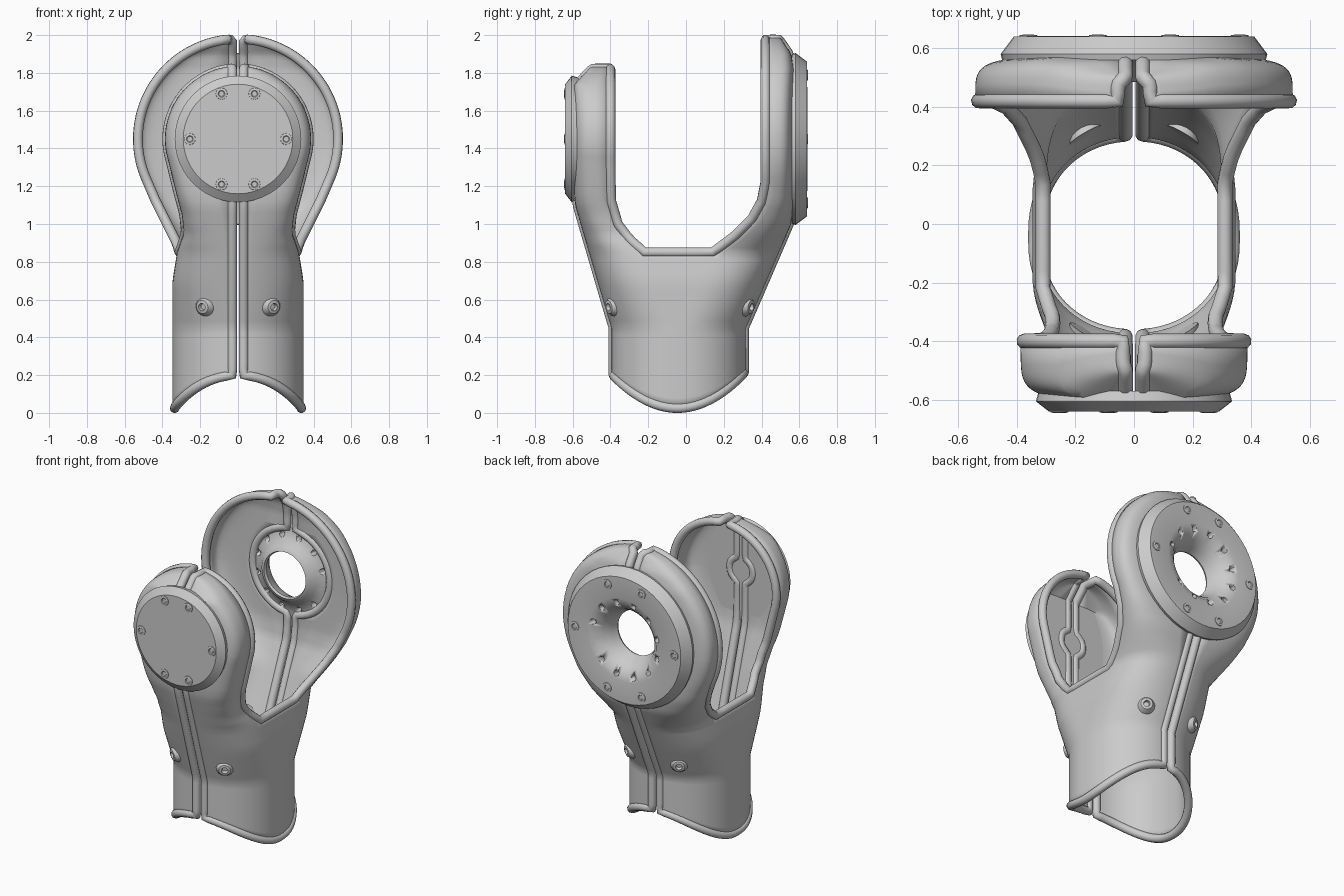
import bpy, bmesh, math
from mathutils import Vector

if "Cube" in bpy.data.objects:
    bpy.data.objects.remove(bpy.data.objects["Cube"])

CZ, YC, SEAM, N, FLAT = 1.45, -0.045, 0.03, 16, 3

# Profiles by height: outer face y, rim y, half width, bowl radius, centre notch
ARMS = {
    'front': dict(R=0.375, notch=0.085,
        yo=[(.45, -.385), (1.1, -.575), (1.2, -.585), (1.73, -.585), (1.82, -.5)],
        yr=[(.45, -.065), (.85, -.22), (.92, -.30), (1.0, -.36), (1.12, -.395), (1.25, -.40)],
        w=[(.45, .335), (.7, .335), (.85, .31), (.95, .275), (1.05, .285), (1.2, .325), (1.35, .361)]),
    'back': dict(R=0.53, notch=0.28,
        yo=[(.42, .295), (1.0, .545), (1.1, .56), (1.82, .56), (1.9, .545), (1.98, .49)],
        yr=[(.45, -.025), (.85, .14), (.93, .25), (1.03, .35), (1.12, .40), (1.22, .42)],
        w=[(.45, .335), (.7, .335), (.85, .31), (.9, .325), (.97, .36), (1.12, .435), (1.25, .491)]),
}
POWER = [(.45, 2.1), (.85, 2.6), (1.15, 4.5), (1.4, 5.5)]


def interp(table, z):
    if z <= table[0][0]:
        return table[0][1]
    for (a, p), (b, q) in zip(table, table[1:]):
        if z <= b:
            return p + (q - p) * (z - a) / (b - a)
    return table[-1][1]


def section(arm, z):
    """Half width, outer y, rim y and roundness at one height."""
    w = interp(arm['w'], z)
    if z > arm['w'][-1][0]:
        w = math.sqrt(max(arm['R'] ** 2 - (z - CZ) ** 2, 0))
    return max(w, SEAM + .004), interp(arm['yo'], z), interp(arm['yr'], z), interp(POWER, z)


def row(arm, z):
    w, yo, yr, n = section(arm, z)
    x0 = max(SEAM, math.sqrt(max(arm['notch'] ** 2 - (z - CZ) ** 2, 0)))
    a0 = math.asin(min(1, (x0 / w) ** (n / 2)))
    pts = []
    for k in range(N + 1):
        a = a0 + (math.pi / 2 - a0) * k / N
        pts.append(Vector((w * math.sin(a) ** (2 / n),
                           yr + (yo - yr) * max(math.cos(a), 0) ** (2 / n), z)))
    if z <= .8501:
        pts += [Vector((w, yr + (YC - yr) * k / FLAT, z)) for k in range(1, FLAT + 1)]
    return pts


def arm_rows(arm):
    rows = []
    for i in range(8):                      # scalloped lower end
        pts = row(arm, .45)
        for p in pts:
            zb = .025 + .175 * ((p.y - YC) / .34) ** 2
            p.z = zb + (.45 - zb) * i / 8
        rows.append(pts)
    zs = {round(.45 + .4 * i / 10, 3) for i in range(11)}
    zs |= {round(.85 + .03 * i, 3) for i in range(1, 12)}
    zs |= {round(CZ + arm['R'] * math.sin(math.radians(a)), 3) for a in range(-20, 87, 4)}
    zs |= {round(CZ + arm['notch'] * math.cos(math.pi * b / 20), 3) for b in range(21)}
    return rows + [row(arm, z) for z in sorted(zs)]


def finish(name, bm):
    bmesh.ops.recalc_face_normals(bm, faces=bm.faces)
    me = bpy.data.meshes.new(name)
    bm.to_mesh(me)
    bm.free()
    ob = bpy.data.objects.new(name, me)
    bpy.context.collection.objects.link(ob)
    bpy.ops.object.select_all(action='DESELECT')
    ob.select_set(True)
    bpy.context.view_layer.objects.active = ob
    bpy.ops.object.shade_smooth_by_angle(angle=math.radians(35))
    return ob


def revolve(name, profile, loc, axis, steps=24, closed=False):
    """Spin (radius, height) points about an axis."""
    bm = bmesh.new()
    q = Vector(axis).to_track_quat('Z', 'Y')
    rings = [[bm.verts.new(Vector(loc) + q @ Vector((r * math.cos(t), r * math.sin(t), h)))
              for t in (2 * math.pi * j / steps for j in range(steps))] for r, h in profile]
    pairs = list(zip(rings, rings[1:])) + ([(rings[-1], rings[0])] if closed else [])
    for a, b in pairs:
        for j in range(steps):
            k = (j + 1) % steps
            bm.faces.new((a[j], a[k], b[k], b[j]))
    if not closed:
        bm.faces.new(rings[0])
        bm.faces.new(rings[-1])
    return finish(name, bm)


# Half shell, mirrored across the seam
grids = {k: arm_rows(a) for k, a in ARMS.items()}
bm = bmesh.new()
for rows in grids.values():
    vs = [[bm.verts.new(p) for p in r] for r in rows]
    for a, b in zip(vs, vs[1:]):
        for k in range(min(len(a), len(b)) - 1):
            bm.faces.new((a[k], a[k + 1], b[k + 1], b[k]))
bmesh.ops.remove_doubles(bm, verts=bm.verts, dist=.0005)
shell = finish('shell', bm)
mod = shell.modifiers.new('thickness', 'SOLIDIFY')
mod.thickness, mod.offset = .024, 0
shell.modifiers.new('mirror', 'MIRROR')

# Rounded bead around the whole edge of each half


def upper_edge(rows):
    """Seam up, over the top and down the rim to the saddle."""
    i85 = max(i for i, r in enumerate(rows) if len(r) > N + 1)
    return ([r[0] for r in rows] + rows[-1][:N + 1]
            + [r[N] for r in reversed(rows[i85:])] + rows[i85][N:])


f, b = grids['front'], grids['back']
loop = upper_edge(f) + upper_edge(b)[::-1] + b[0] + f[0][::-1]
path = [loop[0]]
for p in loop:
    if (p - path[-1]).length > .014:
        path.append(p)
if (path[-1] - path[0]).length < .014:
    path.pop()
for side, label in ((1, 'right'), (-1, 'left')):
    cu = bpy.data.curves.new('edge_bead_' + label, 'CURVE')
    cu.dimensions, cu.bevel_depth, cu.bevel_resolution = '3D', .026, 3
    sp = cu.splines.new('POLY')
    sp.points.add(len(path) - 1)
    for pt, p in zip(sp.points, path):
        pt.co = (p.x * side, p.y, p.z, 1)
    sp.use_cyclic_u = True
    bpy.context.collection.objects.link(bpy.data.objects.new('edge_bead_' + label, cu))

# Front cover disc
revolve('front_cover', [(.325, .57), (.335, .605), (.29, .64), (.01, .64)],
        (0, 0, CZ), (0, -1, 0), 48)

# Back ring plate with funnel and twelve through holes
ring = revolve('back_ring', [(.45, .56), (.455, .58), (.41, .64), (.27, .642), (.225, .63),
                             (.185, .59), (.158, .54), (.145, .50), (.152, .485), (.175, .495),
                             (.2, .53), (.27, .555)], (0, 0, CZ), (0, 1, 0), 48, True)
bm = bmesh.new()
for i in range(12):
    t = 2 * math.pi * (i + .5) / 12
    new = bmesh.ops.create_cone(bm, cap_ends=True, segments=12, radius1=.018, radius2=.018, depth=.4)
    q = Vector((0, 1, 0)).to_track_quat('Z', 'Y')
    for v in new['verts']:
        v.co = q @ v.co + Vector((.24 * math.cos(t), .6, CZ + .24 * math.sin(t)))
cutter = finish('hole_cutter', bm)
cutter.hide_render = True
cut = ring.modifiers.new('holes', 'BOOLEAN')
cut.object, cut.solver = cutter, 'EXACT'
bpy.context.view_layer.objects.active = ring
bpy.ops.object.modifier_apply(modifier='holes')
bpy.data.objects.remove(cutter)

# Screws on both discs
SCREW = [(.034, -.01), (.03, .003), (.018, .005), (.014, .001), (.004, .001)]
for name, r, y, d in (('front_screw', .255, -.64, -1), ('back_screw', .36, .641, 1)):
    for deg in (0, 70, 110, 180, 250, 290):
        t = math.radians(deg)
        revolve(name, SCREW, (r * math.cos(t), y, CZ + r * math.sin(t)), (0, d, 0), 16)

# Screw bosses on the sleeve
BOSS = [(.062, -.02), (.052, .008), (.036, .03), (.02, .033), (.015, .015), (.003, .015)]
for name, arm in ARMS.items():
    w, yo, yr, n = section(arm, .565)
    y = yr + (yo - yr) * (1 - (.175 / w) ** n) ** (1 / n)
    for s in (1, -1):
        revolve(name + '_boss', BOSS, (.175 * s, y, .565), (.5 * s, math.copysign(.85, yo), -.15), 16)
